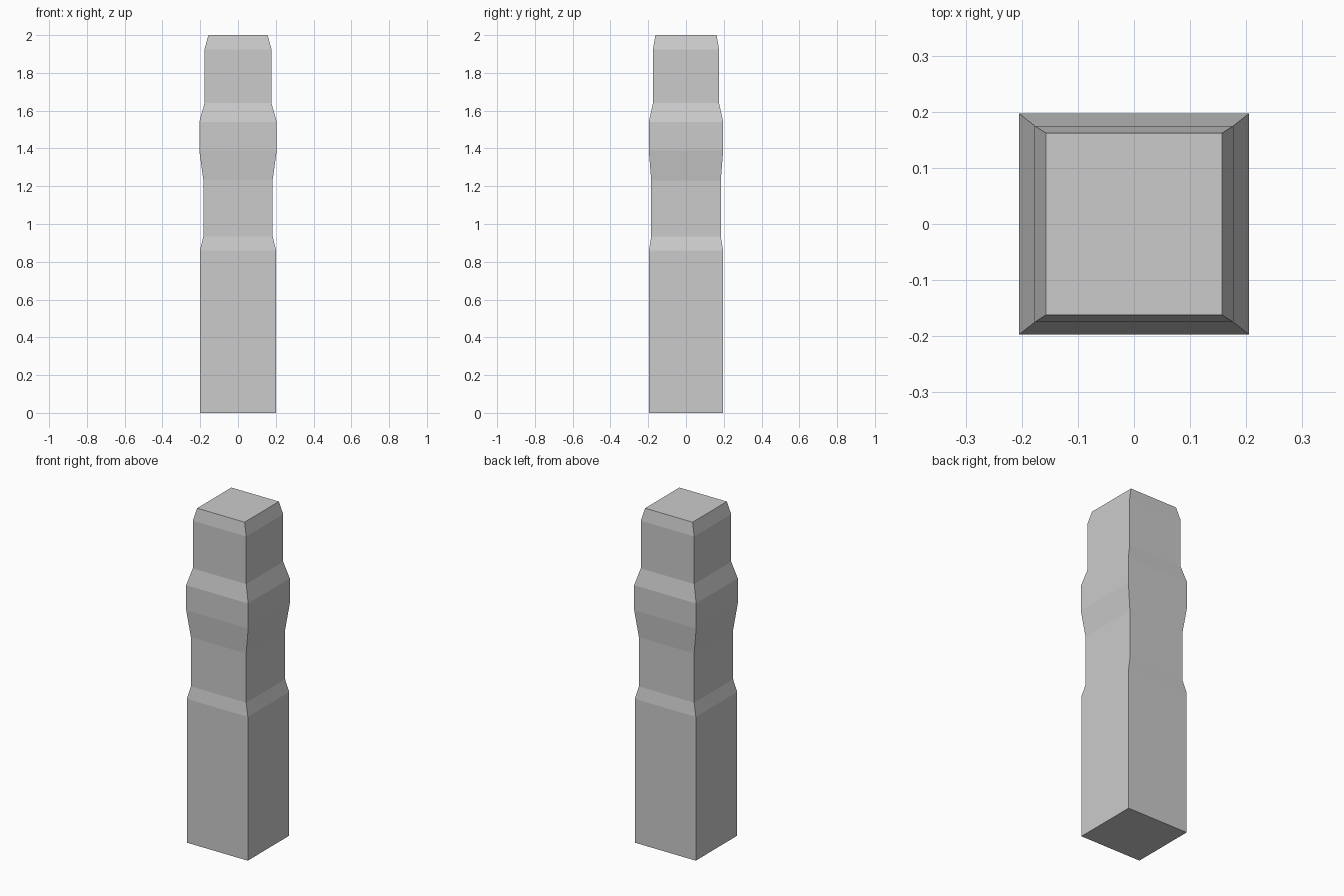
import bpy, bmesh

if "Cube" in bpy.data.objects:
    bpy.data.objects.remove(bpy.data.objects["Cube"])

# Rectangular cross-sections up the post: height, half width, half depth
SECTIONS = [
    (0.00, 0.202, 0.196),   # foot
    (0.86, 0.202, 0.196),   # top of lower shaft
    (0.935, 0.183, 0.184),  # waist
    (1.23, 0.183, 0.184),
    (1.39, 0.205, 0.197),   # collar
    (1.54, 0.205, 0.197),
    (1.64, 0.177, 0.175),   # neck
    (1.925, 0.177, 0.175),
    (2.00, 0.157, 0.162),   # chamfered top
]

bm = bmesh.new()
rings = [[bm.verts.new((sx * w, sy * d, z))
          for sx, sy in ((-1, -1), (1, -1), (1, 1), (-1, 1))]
         for z, w, d in SECTIONS]

# Side walls between neighbouring sections
for a, b in zip(rings, rings[1:]):
    for i in range(4):
        j = (i + 1) % 4
        bm.faces.new((a[i], a[j], b[j], b[i]))

# End caps
bm.faces.new(rings[0][::-1])
bm.faces.new(rings[-1])

mesh = bpy.data.meshes.new("post")
bm.to_mesh(mesh)
bm.free()
bpy.context.collection.objects.link(bpy.data.objects.new("post", mesh))
